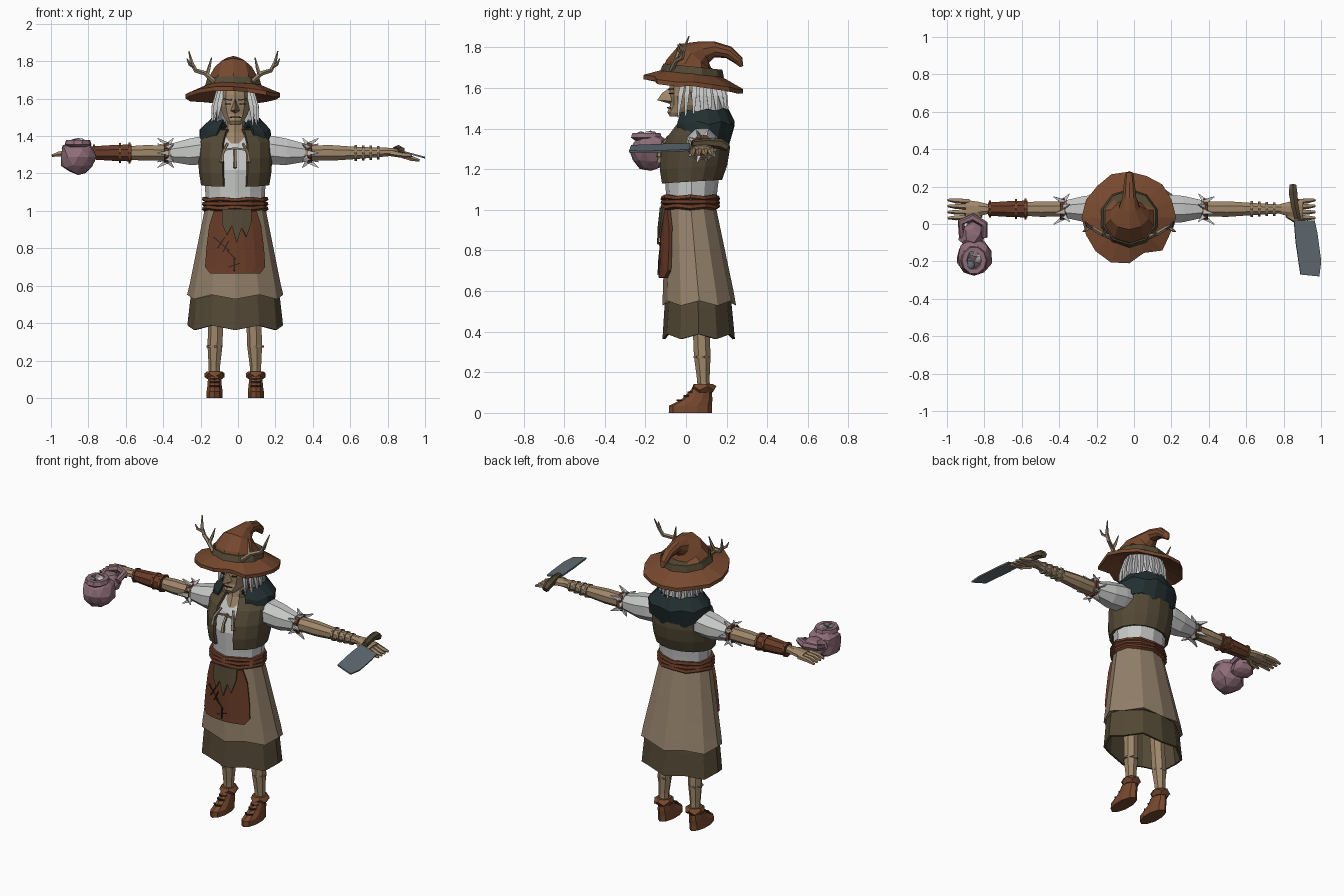
import bpy, bmesh, random
from math import sin, cos, radians, sqrt, pi
from mathutils import Vector

random.seed(4)
if "Cube" in bpy.data.objects:
    bpy.data.objects.remove(bpy.data.objects["Cube"])
CX = -.015  # body midline


def material(name, *rgb):
    m = bpy.data.materials.new(name)
    m.use_nodes = True
    colour = [(c / 255) ** 2.2 for c in rgb] + [1]
    m.diffuse_color = colour
    m.node_tree.nodes["Principled BSDF"].inputs["Base Color"].default_value = colour
    return m


brown = material("hat brown", 118, 74, 50)
rust = material("rust leather", 104, 62, 44)
beige = material("beige cloth", 146, 128, 106)
skin = material("tan skin", 158, 134, 106)
olive = material("dark olive", 84, 74, 56)
white = material("off white", 198, 200, 198)
teal = material("dark teal", 40, 51, 53)
pink = material("dusty pink", 140, 108, 118)
steel = material("steel grey", 98, 109, 116)
dark = material("dark stitch", 48, 38, 32)


def build(name, verts, faces, mat, thick=0):
    mesh = bpy.data.meshes.new(name)
    mesh.from_pydata(verts, [], faces)
    bm = bmesh.new()
    bm.from_mesh(mesh)
    bmesh.ops.recalc_face_normals(bm, faces=bm.faces)
    bm.to_mesh(mesh)
    bm.free()
    mesh.materials.append(mat)
    ob = bpy.data.objects.new(name, mesh)
    bpy.context.collection.objects.link(ob)
    if thick:
        shell = ob.modifiers.new("thickness", "SOLIDIFY")
        shell.thickness, shell.offset = thick, 0
    return ob


def loft(name, rings, mat, closed=True, caps=True, loop=False, thick=0):
    n, count = len(rings[0]), len(rings)
    verts = [p for ring in rings for p in ring]
    faces = []
    for i in range(count if loop else count - 1):
        a, b = i * n, (i + 1) % count * n
        for j in range(n if closed else n - 1):
            k = (j + 1) % n
            faces.append((a + j, a + k, b + k, b + j))
    if caps and closed and not loop:
        faces += [tuple(range(n)), tuple(range((count - 1) * n, count * n))]
    return build(name, verts, faces, mat, thick)


def oval(rx, front, back, z, n=12, a0=0, a1=360, rise=0, jag=0, cx=CX):
    """Horizontal ring or arc, starting at the front; rise lifts the back."""
    pts = []
    for i in range(n if a1 - a0 == 360 else n + 1):
        a = radians(a0 + (a1 - a0) * i / n)
        height = z + rise * (1 - cos(a)) / 2 + (jag if i % 2 else -jag)
        pts.append((cx + rx * sin(a), (front + back) / 2 - (back - front) / 2 * cos(a), height))
    return pts


def tube(name, path, radii, mat, n=6, loop=False):
    pts = [Vector(p) for p in path]
    if not isinstance(radii, list):
        radii = [radii] * len(pts)
    spans = [max(p[k] for p in pts) - min(p[k] for p in pts) for k in (1, 0, 2)]
    ref = Vector([(0, 1, 0), (1, 0, 0), (0, 0, 1)][spans.index(min(spans))])
    rings = []
    for i, p in enumerate(pts):
        nxt = pts[(i + 1) % len(pts)] if loop else pts[min(i + 1, len(pts) - 1)]
        prev = pts[i - 1] if loop or i else pts[0]
        t = (nxt - prev).normalized()
        side = (ref - t * ref.dot(t)).normalized()
        up = t.cross(side)
        ra, rb = radii[i] if isinstance(radii[i], tuple) else (radii[i], radii[i])
        angles = [2 * pi * (j + .5) / n for j in range(n)]
        rings.append([p + side * ra * cos(a) + up * rb * sin(a) for a in angles])
    return loft(name, rings, mat, loop=loop)


def hoop(name, x, r, thick, mat):
    path = [(x, .08 + r * cos(pi * i / 4), 1.31 + r * sin(pi * i / 4)) for i in range(8)]
    tube(name, path, thick, mat, 4, True)


def blob(name, centre, size, mat, jitter=.1):
    bm = bmesh.new()
    bmesh.ops.create_icosphere(bm, subdivisions=2, radius=1)
    verts = []
    for v in bm.verts:
        p = v.co * (1 + random.uniform(-jitter, jitter))
        verts.append([centre[k] + p[k] * size[k] for k in range(3)])
    faces = [[v.index for v in f.verts] for f in bm.faces]
    bm.free()
    build(name, verts, faces, mat)


# Skirts
def skirt_size(z):
    d = 1 - z
    return .165 + .2 * d, -.1 - .035 * d, .15 + .21 * d


def on_skirt(x, z, off):
    rx, front, back = skirt_size(z)
    mid = (front + back) / 2
    return (x, mid - (mid - front + off) * sqrt(1 - ((x - CX) / (rx + off)) ** 2), z)


levels = [oval(*skirt_size(z), z) for z in (1.03, .93, .82, .7, .6)]
levels += [oval(*skirt_size(.54), .54, jag=.012), oval(.235, -.1, .225, .55)]
loft("overskirt", levels, beige, caps=False)
loft("underskirt", [oval(.21, -.09, .2, .66), oval(.235, -.1, .22, .52),
                    oval(.25, -.11, .235, .375, jag=.012)], olive, caps=False, thick=.012)

# Leather pouch with stitches and hanging rag
rows = []
for z, half in ((1, .11), (.92, .135), (.8, .15), (.7, .157), (.665, .13)):
    rows.append([on_skirt(CX + half * i / 3, z, .014) for i in range(-3, 4)])
loft("apron_pouch", rows, rust, closed=False, thick=.018)
stitches = [(-.13, .86, -.05, .79), (-.11, .8, -.07, .86), (-.08, .78, -.05, .84),
            (-.05, .7, .01, .72), (-.02, .68, -.02, .75), (-.06, .79, -.01, .74)]
for x0, z0, x1, z1 in stitches:
    tube("pouch_stitch", [on_skirt(x0, z0, .026), on_skirt(x1, z1, .026)], .004, dark, 4)
hem = (.93, .87, .92, .83, .91, .86, .94)
xs = [-.085 + .026 * i for i in range(7)]
loft("hanging_rag", [[on_skirt(x, 1.01, .025) for x in xs],
                     [on_skirt(x, z, .032) for x, z in zip(xs, hem)]], olive, closed=False, thick=.01)

# Shirt, belt and vest
loft("shirt_body", [oval(.155, -.095, .145, 1), oval(.16, -.1, .155, 1.1),
                    oval(.165, -.11, .17, 1.22), oval(.165, -.075, .17, 1.33),
                    oval(.13, -.03, .15, 1.4), oval(.06, 0, .1, 1.43)], white)
for i, z in enumerate((1.015, 1.037, 1.06)):
    tube("belt_rope", oval(.165, -.112, .155, z, jag=.004 * (i - 1)), .014, rust, 5, True)
vest = [(.175, -.12, .17, 1.13, .02), (.186, -.132, .195, 1.2, .02), (.19, -.125, .208, 1.28, .02),
        (.187, -.09, .205, 1.36, .02), (.14, -.04, .18, 1.425, .01), (.1, -.02, .13, 1.43, 0)]
loft("vest", [oval(rx, f, b, z, 14, 20, 340, rise) for rx, f, b, z, rise in vest],
     olive, closed=False, thick=.016)
for dx, z in ((-.06, 1.36), (0, 1.33), (.06, 1.36)):
    tube("vest_toggle", [(CX + dx * .7, -.085, z), (CX + dx * 1.1, -.125, z - .05),
                         (CX + dx * 1.2, -.135, z - .1)], [.008, .009, .013], beige, 5)
tube("vest_cord", [(CX - .07, -.11, 1.325), (CX, -.115, 1.335), (CX + .07, -.11, 1.325)], .007, beige, 4)

# Cowl around the shoulders
cowl = [(.19, -.05, .205, 1.385, -.06, .012), (.185, -.055, .235, 1.425, 0, -.008),
        (.13, -.04, .205, 1.475, .015, .006), (.095, -.02, .165, 1.445, .02, 0)]
loft("cowl", [oval(rx, f, b, z, 13, 30, 330, rise, jag) for rx, f, b, z, rise, jag in cowl],
     teal, closed=False, thick=.016)

# Head and face
loft("neck", [oval(.08, -.06, .1, 1.36, 8), oval(.06, -.035, .09, 1.42, 8),
              oval(.045, -.02, .09, 1.52, 8)], skin)
skull = [(.028, -.08, -.02, 1.46), (.048, -.092, .06, 1.48), (.07, -.078, .12, 1.515),
         (.085, -.082, .15, 1.56), (.084, -.08, .15, 1.62), (.075, -.07, .14, 1.67)]
loft("head", [oval(rx, f, b, z, 10) for rx, f, b, z in skull], skin)
build("nose", [(CX, -.075, 1.605), (CX - .024, -.07, 1.535), (CX + .024, -.07, 1.535),
               (CX, -.142, 1.54), (CX, -.118, 1.575), (CX, -.08, 1.522)],
      [(0, 1, 4), (0, 4, 2), (1, 3, 4), (4, 3, 2), (1, 5, 3), (5, 2, 3), (0, 2, 5, 1)], skin)
tube("mouth", [(CX - .03, -.076, 1.5), (CX, -.09, 1.503), (CX + .03, -.076, 1.5)], .004, dark, 4)
for s in (-1, 1):
    tube("eye", [(CX + s * .026, -.079, 1.572), (CX + s * .052, -.066, 1.572)], (.004, .007), dark, 4)
    tube("eyebrow", [(CX + s * .02, -.082, 1.594), (CX + s * .062, -.062, 1.597)], .005, steel, 4)
    build("ear", [(CX + s * .08, .02, 1.58), (CX + s * .08, .06, 1.58), (CX + s * .08, .035, 1.52),
                  (CX + s * .11, .05, 1.57)], [(0, 1, 3), (1, 2, 3), (2, 0, 3), (0, 2, 1)], skin)

# Hair
loft("hair_shell", [oval(.09, -.05, .16, 1.66, 12, 75, 285), oval(.1, -.05, .175, 1.57, 12, 75, 285),
                    oval(.095, -.04, .18, 1.47, 12, 75, 285, jag=.02)], white, closed=False, thick=.012)
for i in range(17):
    a = radians(48 + 264 * i / 16)
    low = random.uniform(1.44, 1.5)
    path = [(CX + r * sin(a), .06 - 1.15 * r * cos(a), z) for r, z in ((.09, 1.65), (.115, 1.56), (.128, low))]
    tube("hair_strand", path, [.014, .017, .004], white, 4)

# Hat: brim, bent crown, band and antlers
reach = (.245, .205, .25, .235, .25, .245, .25, .24, .245, .25, .24, .25, .255, .25, .255, .26)


def brim_ring(z, outer):
    pts = []
    for i, r in enumerate(reach):
        a = 2 * pi * i / len(reach)
        r = r if outer else .125
        pts.append((-.025 + r * sin(a), .035 - r * cos(a), z + .13 * r * cos(a) + outer * random.uniform(-.008, .008)))
    return pts


random.seed(2)
upper = brim_ring(1.625, 1)
lower = [(x, y, z - .022) for x, y, z in upper]
loft("hat_brim", [brim_ring(1.68, 0), upper, lower, brim_ring(1.65, 0)], brown, loop=True)
crown = [(.03, 1.655, .155), (.035, 1.71, .135), (.05, 1.75, .104), (.09, 1.776, .058),
         (.14, 1.79, .039), (.21, 1.775, .031), (.26, 1.735, .023), (.275, 1.705, .008)]
tube("hat_crown", [(-.025, y, z) for y, z, r in crown], [r for y, z, r in crown], brown, 10)
tube("hat_band", [(-.025, .03, 1.668), (-.025, .034, 1.705)], [.158, .146], olive, 10)
for s in (-1, 1):
    def antler(name, path, radii):
        tube(name, [(-.025 + s * x, y, z) for x, y, z in path], radii, beige, 5)
    antler("antler_beam", [(.1, -.07, 1.69), (.15, -.05, 1.735), (.2, -.02, 1.75), (.222, -.01, 1.79),
                           (.238, .015, 1.855)], [.013, .013, .012, .01, .003])
    antler("antler_inner_tine", [(.14, -.055, 1.728), (.128, -.04, 1.77), (.116, -.03, 1.82)], [.011, .009, .003])
    antler("antler_outer_tine", [(.21, -.015, 1.77), (.235, -.035, 1.785), (.248, -.04, 1.815)], [.01, .008, .003])

# Sleeves, arms and hands
for s in (-1, 1):
    def along(name, stations, mat, n=8):
        tube(name, [(s * x, .08, z) for x, z, r in stations], [r for x, z, r in stations], mat, n)
    along("sleeve", [(.1, 1.33, .075), (.18, 1.325, .082), (.26, 1.315, .076), (.36, 1.31, .052)], white)
    along("cuff_band", [(.372, 1.31, .06), (.395, 1.31, .06)], rust)
    for i in range(10):
        a = 2 * pi * i / 10
        tip = .43 if i % 2 else .345
        path = [(s * x, .08 + r * cos(a), 1.31 + r * sin(a)) for x, r in ((.375, .045), (tip, .082))]
        tube("ruffle", path, [.018, .003], white, 4)
    along("arm", [(.34, 1.31, .043), (.5, 1.31, .045), (.65, 1.31, .034), (.8, 1.315, .025)], skin)
    drop = .035 if s > 0 else .01
    tube("palm", [(s * .77, .08, 1.315), (s * .83, .08, 1.315), (s * .9, .078, 1.315 - drop / 2)],
         [(.025, .024), (.042, .022), (.055, .018)], skin, 8)
    for i in range(4):
        y = .037 + .028 * i
        end = .97 if s > 0 else .995
        tube("finger", [(s * .88, y, 1.315 - drop / 2), (s * (end - .04), y * 1.08 - .006, 1.315 - drop),
                        (s * end, y * 1.15 - .01, 1.305 - drop)], [.016, .014, .007], skin, 5)
    tube("thumb", [(s * .82, .05, 1.31), (s * .87, .015, 1.3), (s * .93, .01, 1.295)], [.018, .015, .008], skin, 5)
for x in (.63, .67, .71, .75):
    hoop("bracelet", x, .037 - .06 * (x - .63), .009, beige)
tube("bracer", [(x, .08, 1.31) for x in (-.57, -.68, -.78)], [.049, .045, .038], rust, 8)
for x in (-.58, -.63, -.77):
    hoop("bracer_strap", x, .05 + .05 * (x + .58), .008, brown)

# Cleaver in the left hand
outline = [(.855, .02), (.965, .02), (.98, -.05), (1, -.2), (.99, -.28), (.89, -.27), (.865, -.1)]
build("cleaver_blade", [(x, y, 1.328 - .27 * (x - .84)) for x, y in outline], [tuple(range(7))], steel, .009)
tube("cleaver_handle", [(.875, .03, 1.325), (.86, .1, 1.33), (.85, .17, 1.325), (.85, .205, 1.305)],
     [.018, .022, .026, .02], olive, 6)

# Cloth bundle in the right hand
blob("bundle", (-.855, -.175, 1.287), (.093, .102, .096), pink)
blob("bundle_neck", (-.865, -.06, 1.3), (.07, .07, .055), pink, .12)
mouth = [(-.855 + .052 * cos(pi * i / 5), -.195 + .06 * sin(pi * i / 5), 1.362) for i in range(10)]
tube("bundle_rim", mouth, .021, pink, 5, True)
for dx, dy, mat in ((-.02, -.025, steel), (.02, .01, white), (-.012, .03, steel)):
    blob("bundle_contents", (-.855 + dx, -.195 + dy, 1.365), (.024, .026, .022), mat)
tube("bundle_strap", [(-.8, -.07, 1.32), (-.8, 0, 1.345), (-.86, .035, 1.345), (-.925, .01, 1.335),
                      (-.92, -.07, 1.31)], [.018, .02, .022, .02, .016], pink, 6)

# Legs and boots
for s in (-1, 1):
    x = CX + s * .11
    tube("leg", [(x, .09, .08), (x, .085, .17), (x - s * .004, .08, .28), (x - s * .008, .075, .4),
                 (x - s * .01, .07, .6)], [.03, .032, .042, .042, .05], skin, 7)
    tube("leg_wrap", oval(.04, .04, .122, .275, 7, cx=x), .006, beige, 4, True)
    loft("boot", [oval(.045, -.085, .128, 0, 10, cx=x), oval(.045, -.083, .128, .035, 10, cx=x),
                  oval(.04, -.02, .13, .068, 10, cx=x), oval(.036, .04, .125, .13, 10, cx=x)], brown)
    loft("boot_cuff", [oval(.04, .04, .13, .1, 10, cx=x), oval(.056, .025, .15, .122, 10, jag=.01, cx=x),
                       oval(.042, .038, .13, .142, 10, cx=x)], brown)
    for y, z in ((-.035, .062), (.0, .083), (.02, .1)):
        tube("boot_lace", [(x - .026, y + .012, z), (x, y - .008, z), (x + .026, y + .012, z)], .006, dark, 4)
